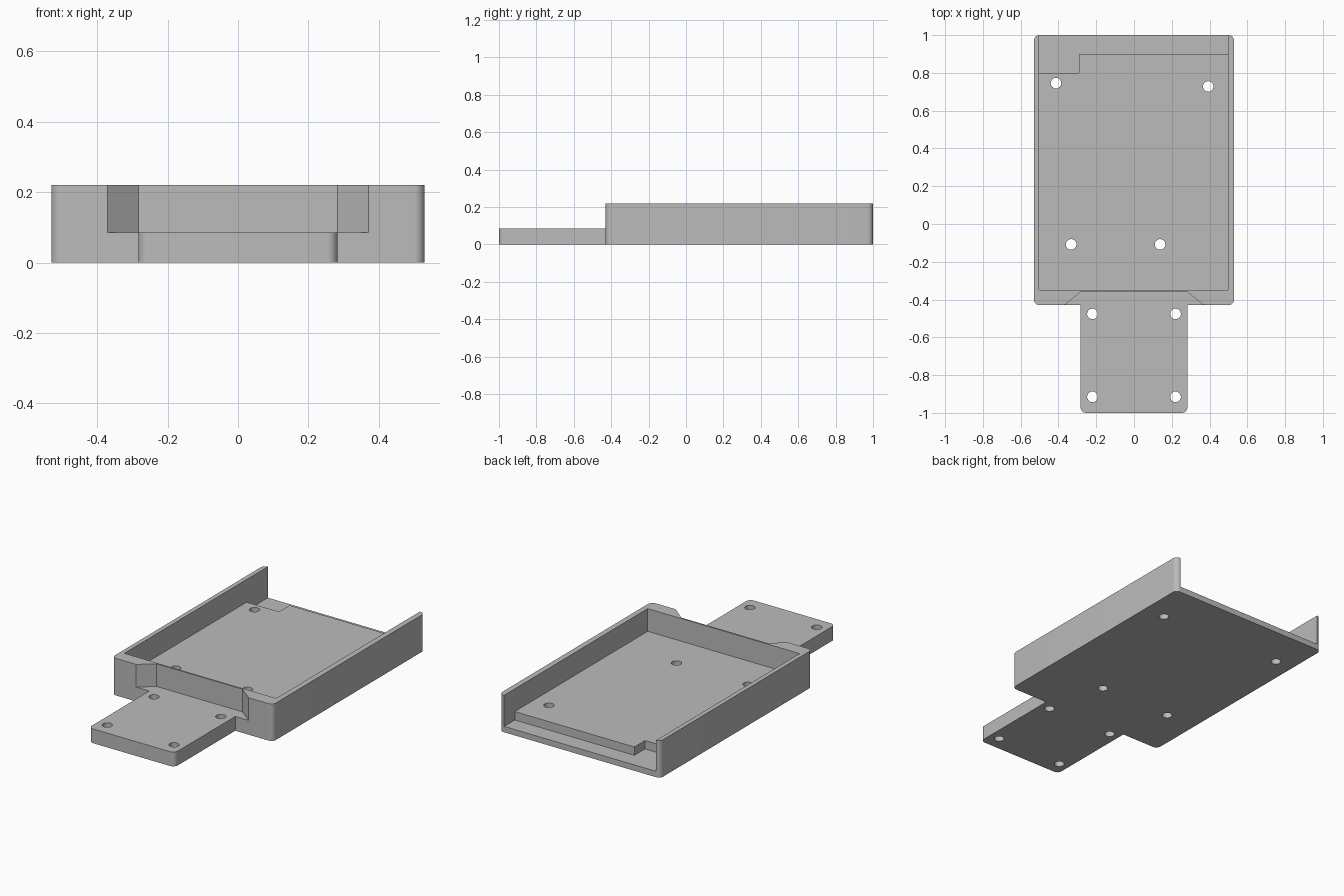
import bpy
import bmesh
from math import cos, sin, pi, radians
from mathutils import Vector

if "Cube" in bpy.data.objects:
    bpy.data.objects.remove(bpy.data.objects["Cube"], do_unlink=True)

HEIGHT, FLOOR, LEDGE = 0.22, 0.085, 0.035
ABOVE = 0.4
LEFT, RIGHT = 0.497, -0.503

grey = bpy.data.materials.new("plain grey")
grey.use_nodes = True
colour = (0.5, 0.5, 0.5, 1)
grey.diffuse_color = colour
grey.node_tree.nodes["Principled BSDF"].inputs["Base Color"].default_value = colour


def rounded(corners, steps=8):
    """Turn (x, y, radius) right-angle corners into an outline with arcs."""
    points = []
    for i, (x, y, r) in enumerate(corners):
        p = Vector((x, y))
        if r == 0:
            points.append(p)
            continue
        a = (Vector(corners[i - 1][:2]) - p).normalized() * r
        b = (Vector(corners[(i + 1) % len(corners)][:2]) - p).normalized() * r
        for s in range(steps + 1):
            t = s / steps * pi / 2
            points.append(p + a * (1 - sin(t)) + b * (1 - cos(t)))
    return points


def prism(name, outline, bottom, top):
    """Extrude a flat outline from bottom to top."""
    bm = bmesh.new()
    face = bm.faces.new([bm.verts.new((p[0], p[1], bottom)) for p in outline])
    extruded = bmesh.ops.extrude_face_region(bm, geom=[face])["geom"]
    verts = [v for v in extruded if isinstance(v, bmesh.types.BMVert)]
    bmesh.ops.translate(bm, vec=(0, 0, top - bottom), verts=verts)
    bmesh.ops.recalc_face_normals(bm, faces=bm.faces)
    mesh = bpy.data.meshes.new(name)
    bm.to_mesh(mesh)
    bm.free()
    mesh.materials.append(grey)
    obj = bpy.data.objects.new(name, mesh)
    bpy.context.collection.objects.link(obj)
    return obj


def cut(target, cutter):
    """Subtract the cutter and discard it."""
    cutter.hide_render = True
    mod = target.modifiers.new("cut", "BOOLEAN")
    mod.operation, mod.solver, mod.object = "DIFFERENCE", "EXACT", cutter
    bpy.context.view_layer.objects.active = target
    bpy.ops.object.modifier_apply(modifier=mod.name)
    bpy.data.objects.remove(cutter, do_unlink=True)


# Tray body and mounting tongue share one outline
R = 0.03
half = [(0.283, -1, R), (0.283, -0.43, 0), (0.53, -0.43, R), (0.53, 1, R)]
outline = half + [(-x, y, r) for x, y, r in reversed(half)]
tray = prism("mounting_tray", rounded(outline), 0, HEIGHT)

# Lower the tongue and splay the notch in the front wall
side = [(0.37, -1.1), (0.37, -0.43), (0.283, -0.36)]
notch = side + [(-x, y) for x, y in reversed(side)]
cut(tray, prism("notch_cutter", notch, FLOOR, ABOVE))

# Hollow the tray, open at the back
pocket = [(RIGHT, -0.35), (LEFT, -0.35), (LEFT, 1.1), (RIGHT, 1.1)]
cut(tray, prism("pocket_cutter", pocket, FLOOR, ABOVE))

# Stepped ledge along the back edge
step = [(RIGHT, 0.8), (-0.29, 0.8), (-0.29, 0.9), (LEFT, 0.9), (LEFT, 1.1), (RIGHT, 1.1)]
cut(tray, prism("ledge_cutter", step, LEDGE, FLOOR + 0.05))

# Screw holes through the floor and tongue
holes = [(-0.413, 0.746), (0.393, 0.728), (-0.333, -0.108), (0.138, -0.108)]
holes += [(s * 0.22, y) for s in (-1, 1) for y in (-0.476, -0.915)]
for hx, hy in holes:
    ring = [(hx + 0.028 * cos(k * pi / 16), hy + 0.028 * sin(k * pi / 16)) for k in range(32)]
    cut(tray, prism("hole_cutter", ring, -0.1, FLOOR + 0.05))

# Smooth the arcs, keep the edges sharp
bpy.ops.object.select_all(action="DESELECT")
tray.select_set(True)
bpy.context.view_layer.objects.active = tray
bpy.ops.object.shade_smooth_by_angle(angle=radians(30))
